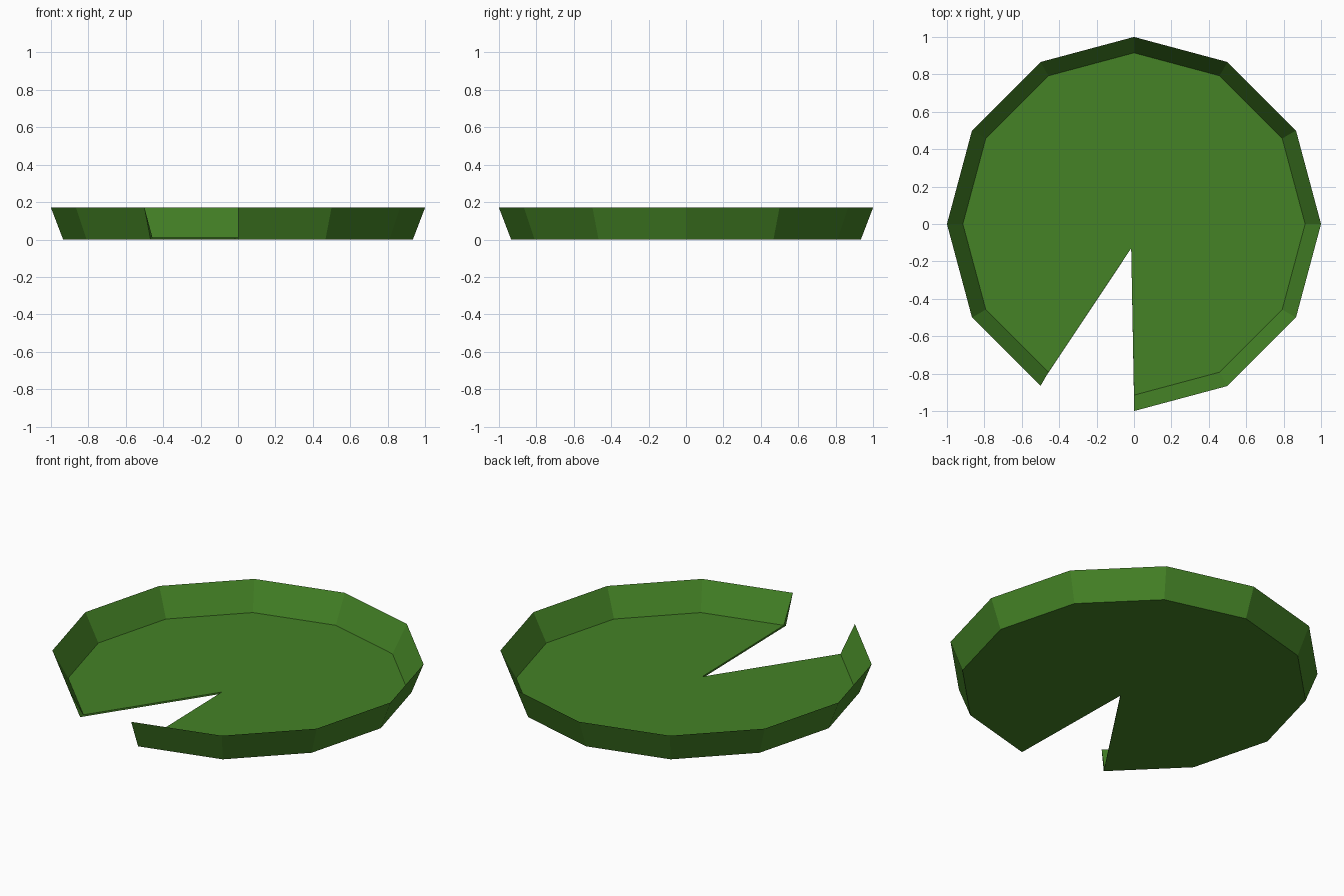
import bpy, bmesh, math

if "Cube" in bpy.data.objects:
    bpy.data.objects.remove(bpy.data.objects["Cube"])

# One flat green for the whole leaf
green = bpy.data.materials.new("leaf green")
green.diffuse_color = (0.058, 0.225, 0.019, 1)
green.use_nodes = True
green.node_tree.nodes["Principled BSDF"].inputs["Base Color"].default_value = green.diffuse_color

SIDES = 12
APEX = (-0.015, -0.13)                               # inner point of the notch
PROFILE = [(0.935, 0.0), (1.0, 0.17), (0.915, 0.01)]  # outer foot, sharp rim, floor edge

bm = bmesh.new()


def arc(radius, z):
    """Corners of the twelve-sided outline, starting and ending at the notch."""
    angles = [math.radians(270 + i * 360 / SIDES) for i in range(SIDES)]
    return [bm.verts.new((radius * math.cos(a), radius * math.sin(a), z)) for a in angles]


foot, rim, floor = [arc(r, z) for r, z in PROFILE]
apex_low = bm.verts.new((*APEX, 0.0))
apex_high = bm.verts.new((*APEX, 0.01))

# Outer and inner rim walls
for low, high in ((foot, rim), (rim, floor)):
    for i in range(SIDES - 1):
        bm.faces.new((low[i], low[i + 1], high[i + 1], high[i]))

# Leaf surface and underside, fanned out from the notch point
for i in range(SIDES - 1):
    bm.faces.new((apex_high, floor[i], floor[i + 1]))
    bm.faces.new((apex_low, foot[i + 1], foot[i]))

# Notch sides and rim ends
for i in (0, -1):
    bm.faces.new((apex_low, foot[i], floor[i], apex_high))
    bm.faces.new((foot[i], rim[i], floor[i]))

bmesh.ops.recalc_face_normals(bm, faces=bm.faces)
# Merge the flat fans into single faces
bmesh.ops.dissolve_limit(bm, angle_limit=math.radians(0.5), verts=[],
                         edges=[e for e in bm.edges if apex_low in e.verts or apex_high in e.verts])

mesh = bpy.data.meshes.new("lily_pad")
bm.to_mesh(mesh)
bm.free()
mesh.materials.append(green)
bpy.context.collection.objects.link(bpy.data.objects.new("lily_pad", mesh))
